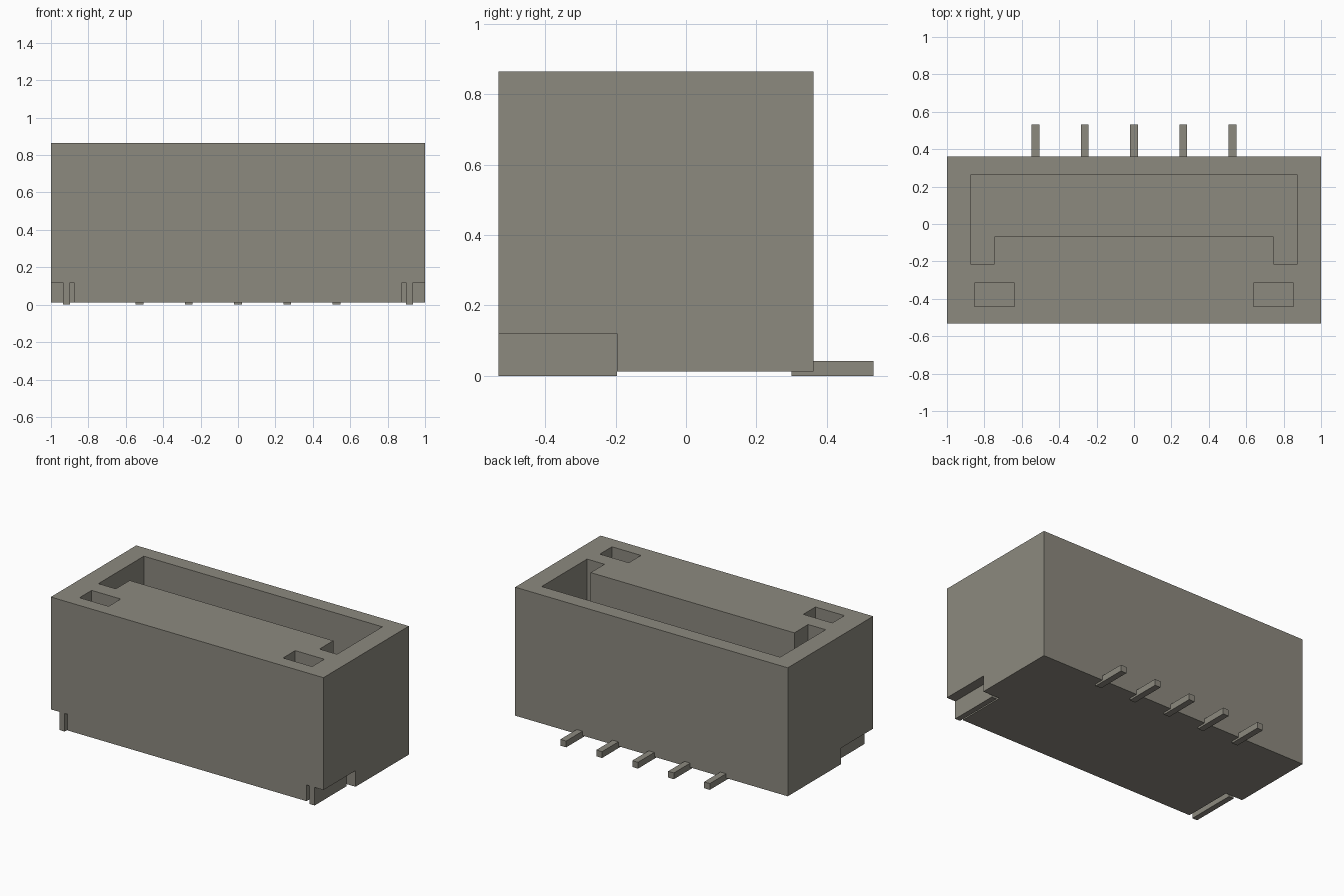
import bpy
import bmesh

if "Cube" in bpy.data.objects:
    bpy.data.objects.remove(bpy.data.objects["Cube"], do_unlink=True)

# One warm grey for everything
COLOUR = (0.265, 0.252, 0.212, 1.0)
grey = bpy.data.materials.new("warm_grey")
grey.use_nodes = True
grey.diffuse_color = COLOUR
grey.node_tree.nodes["Principled BSDF"].inputs["Base Color"].default_value = COLOUR


def prism(name, outline, z0, z1):
    """Extrude a flat xy outline from z0 up to z1."""
    bm = bmesh.new()
    face = bm.faces.new([bm.verts.new((x, y, z0)) for x, y in outline])
    top = bmesh.ops.extrude_face_region(bm, geom=[face])["geom"]
    for v in top:
        if isinstance(v, bmesh.types.BMVert):
            v.co.z = z1
    bmesh.ops.recalc_face_normals(bm, faces=bm.faces[:])
    mesh = bpy.data.meshes.new(name)
    bm.to_mesh(mesh)
    bm.free()
    mesh.materials.append(grey)
    obj = bpy.data.objects.new(name, mesh)
    bpy.context.collection.objects.link(obj)
    return obj


def box(name, x0, x1, y0, y1, z0, z1):
    x0, x1 = sorted((x0, x1))
    return prism(name, [(x0, y0), (x1, y0), (x1, y1), (x0, y1)], z0, z1)


def cut(target, cutter):
    """Subtract the cutter, then discard it."""
    mod = target.modifiers.new("cut", "BOOLEAN")
    mod.operation = "DIFFERENCE"
    mod.solver = "EXACT"
    mod.object = cutter
    bpy.context.view_layer.objects.active = target
    bpy.ops.object.modifier_apply(modifier=mod.name)
    bpy.data.objects.remove(cutter, do_unlink=True)


BOTTOM, TOP = 0.013, 0.865
FRONT, BACK = -0.533, 0.362

# Housing block with a U-shaped socket opening upward
housing = box("housing", -1, 1, FRONT, BACK, BOTTOM, TOP)
socket = [(-0.875, -0.213), (-0.747, -0.213), (-0.747, -0.068), (0.747, -0.068),
          (0.747, -0.213), (0.875, -0.213), (0.875, 0.263), (-0.875, 0.263)]
cut(housing, prism("socket_cutter", socket, 0.14, TOP + 0.1))

for side, s in (("left", 1), ("right", -1)):
    # Small pocket in the top, and the notch along the lower front corner
    cut(housing, box("pocket_cutter", s * 0.64, s * 0.853, -0.442, -0.315, 0.5, TOP + 0.1))
    cut(housing, box("notch_cutter", s * 0.876, s * 1.1, FRONT - 0.1, -0.196, -0.1, 0.12))
    # Solder tab standing in the notch
    box(side + "_solder_tab", s * 0.898, s * 0.935, FRONT, -0.196, 0.0, 0.125)

# Row of contact pins at the back
for i in range(5):
    x = (i - 2) * 0.2635
    box(f"contact_pin_{i + 1}", x - 0.021, x + 0.021, 0.30, 0.533, 0.0, 0.042)
